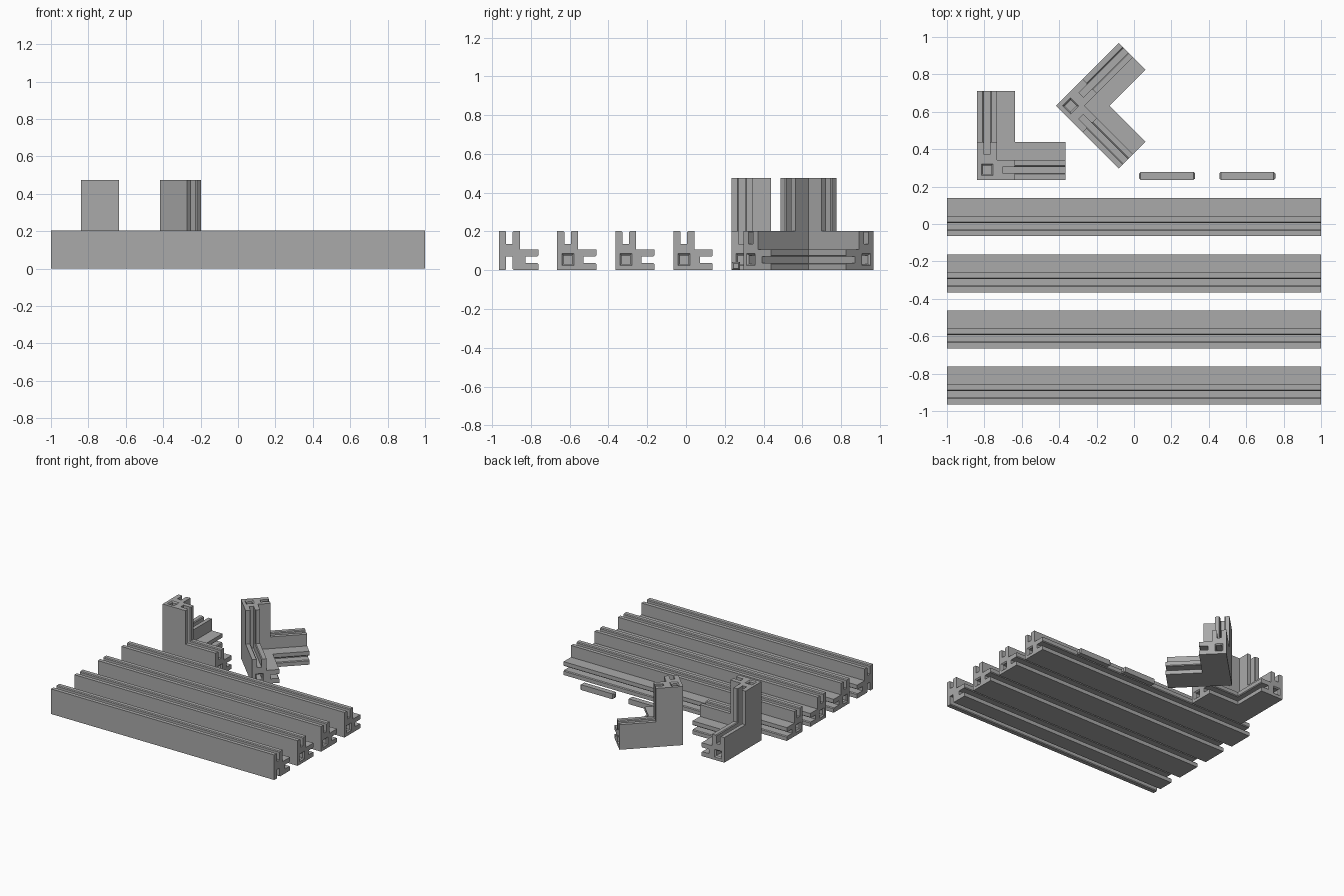
import bpy, bmesh, math
from mathutils import Matrix, Vector

if "Cube" in bpy.data.objects:
    bpy.data.objects.remove(bpy.data.objects["Cube"])

W, C = 0.203, 0.108          # overall profile size, thickness of each leg
S0, S1, D = 0.037, 0.071, 0.136   # slot sides and slot floor
B = 0.006                    # chamfer at the slot mouth
ARM, HOLE = 0.475, 0.055     # corner arm length, socket centre

grey = bpy.data.materials.new("aluminium_grey")
grey.diffuse_color = (0.4, 0.4, 0.4, 1)
grey.use_nodes = True
grey.node_tree.nodes["Principled BSDF"].inputs["Base Color"].default_value = grey.diffuse_color


def make(name, bm, mat=True):
    bmesh.ops.recalc_face_normals(bm, faces=bm.faces)
    me = bpy.data.meshes.new(name)
    bm.to_mesh(me)
    bm.free()
    ob = bpy.data.objects.new(name, me)
    bpy.context.collection.objects.link(ob)
    if mat:
        me.materials.append(grey)
    return ob


def profile(bottom_slot=False):
    # half of the L section, mirrored across its diagonal
    top = [(C, C), (C, W), (S1 + B, W), (S1, W - B), (S1, D),
           (S0, D), (S0, W - B), (S0 - B, W), (0, W)]
    base = [(0, 0)]
    if bottom_slot:
        base += [(S0 - B, 0), (S0, B), (S0, 0.07), (S1, 0.07), (S1, B), (S1 + B, 0)]
    return top + base + [(v, u) for u, v in reversed(top[1:])]


def extrude(name, pts, length, m=Matrix()):
    # section lies in local y,z and is pushed along local x
    bm = bmesh.new()
    face = bm.faces.new([bm.verts.new((0, u, v)) for u, v in pts])
    r = bmesh.ops.extrude_face_region(bm, geom=[face])
    bmesh.ops.translate(bm, vec=(length, 0, 0),
                        verts=[g for g in r["geom"] if isinstance(g, bmesh.types.BMVert)])
    bm.transform(m)
    return make(name, bm)


def rings(name, stations, m=Matrix()):
    # square rod through (x, half width) stations
    bm = bmesh.new()
    loops = [[bm.verts.new((x, a * h, b * h)) for a, b in
              ((-1, -1), (1, -1), (1, 1), (-1, 1))] for x, h in stations]
    for p, q in zip(loops, loops[1:]):
        for i in range(4):
            bm.faces.new((p[i], p[(i + 1) % 4], q[(i + 1) % 4], q[i]))
    bm.faces.new(loops[0])
    bm.faces.new(loops[-1])
    bm.transform(m)
    return make(name, bm)


def boolean(ob, other, op):
    mod = ob.modifiers.new(op.lower(), "BOOLEAN")
    mod.object, mod.operation, mod.solver = other, op, "EXACT"
    bpy.context.view_layer.update()
    dg = bpy.context.evaluated_depsgraph_get()
    me = bpy.data.meshes.new_from_object(ob.evaluated_get(dg))
    ob.modifiers.clear()
    ob.data = me
    bpy.data.objects.remove(other)


def socket(ob, end, m=Matrix()):
    # chamfered square pocket sunk into an end face at x = end
    s = math.copysign(1, end - 0.1)
    st = [(end + s * 0.009, 0.040), (end - s * 0.009, 0.022), (end - s * 0.15, 0.022)]
    boolean(ob, rings("socket_cutter", st, m @ Matrix.Translation((0, HOLE, HOLE))), "DIFFERENCE")


# Rails: the front one is slotted underneath, the others have end sockets
for i in range(4):
    rail = extrude(f"rail_{i + 1}", profile(i == 0), 2.0)
    if i:
        socket(rail, 2.0)
        socket(rail, 0.0)
    rail.location = (-1, -0.965 + 0.3 * i, 0)

# Three-way corners: the same arm turned to x, y and z by cycling the axes
cycle = Matrix(((0, 0, 1, 0), (1, 0, 0, 0), (0, 1, 0, 0), (0, 0, 0, 1)))
turns = [Matrix(), cycle, cycle @ cycle]
for name, loc, ang in (("corner_straight", (-0.84, 0.235, 0), 0),
                       ("corner_turned", (-0.417, 0.632, 0), -45)):
    corner = extrude(name, profile(), ARM)
    for t in turns[1:]:
        boolean(corner, extrude("arm", profile(), ARM, t), "UNION")
    for t in turns:
        socket(corner, ARM, t)
    corner.location = loc
    corner.rotation_euler.z = math.radians(ang)

# Square joining pins with tapered ends
for i, x in enumerate((0.027, 0.456)):
    pin = rings(f"pin_{i + 1}", [(0, 0.013), (0.009, 0.0215), (0.291, 0.0215), (0.30, 0.013)])
    pin.location = (x, 0.257, 0.0215)
